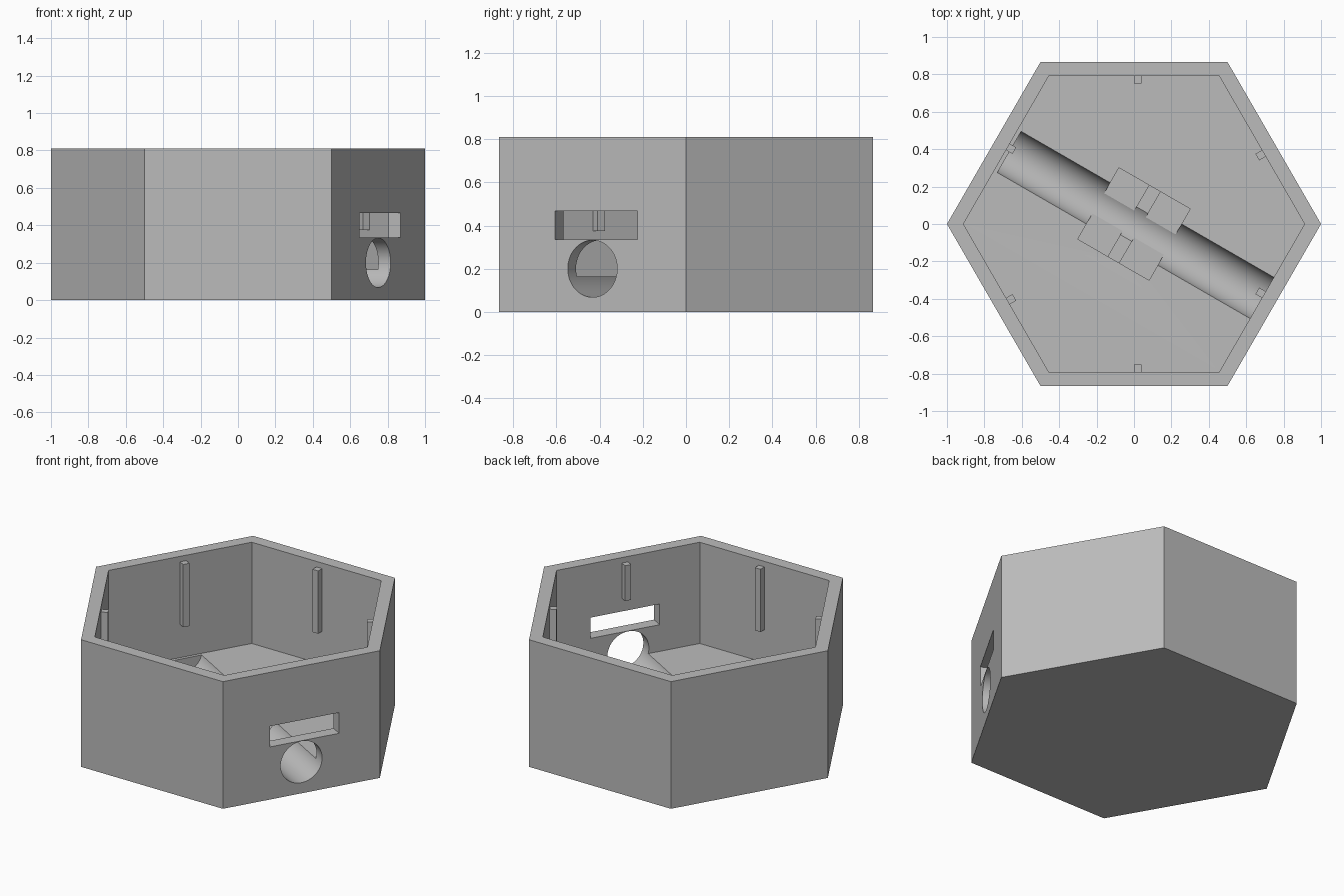
import bpy, math
from mathutils import Matrix, Vector

if "Cube" in bpy.data.objects:
    bpy.data.objects.remove(bpy.data.objects["Cube"], do_unlink=True)

HEIGHT, FLOOR, WALL_IN = 0.81, 0.165, 0.79
AXIS = math.radians(-30)          # direction of the shaft channel

mat = bpy.data.materials.new("grey_plastic")
mat.use_nodes = True
grey = (0.5, 0.5, 0.5, 1)
mat.diffuse_color = grey
mat.node_tree.nodes["Principled BSDF"].inputs["Base Color"].default_value = grey


def named(name):
    ob = bpy.context.object
    ob.name = name
    ob.data.materials.append(mat)
    return ob


def hexagon(name, apothem, z0, z1):
    bpy.ops.mesh.primitive_cylinder_add(vertices=6, radius=apothem / math.cos(math.pi / 6),
                                        depth=z1 - z0, location=(0, 0, (z0 + z1) / 2))
    ob = named(name)
    ob.data.transform(Matrix.Rotation(math.pi / 2, 4, 'Z'))   # corners on the x axis
    return ob


def box(name, angle, u, v, z):
    """Box given by ranges along a direction, across it and upward."""
    bpy.ops.mesh.primitive_cube_add(size=1)
    ob = named(name)
    lo, hi = Vector((u[0], v[0], z[0])), Vector((u[1], v[1], z[1]))
    size = Matrix.Diagonal((hi - lo).to_4d())
    size[3][3] = 1
    ob.data.transform(Matrix.Rotation(angle, 4, 'Z') @ Matrix.Translation((lo + hi) / 2) @ size)
    return ob


def cut(target, cutter):
    cutter.hide_render = True
    mod = target.modifiers.new("cut", 'BOOLEAN')
    mod.operation, mod.solver, mod.object = 'DIFFERENCE', 'EXACT', cutter
    bpy.context.view_layer.objects.active = target
    bpy.ops.object.modifier_apply(modifier=mod.name)
    bpy.data.objects.remove(cutter, do_unlink=True)


# Hexagonal case with hollow interior
case = hexagon("hexagonal_case", math.cos(math.pi / 6), 0, HEIGHT)
cut(case, hexagon("interior_cutter", WALL_IN, FLOOR, HEIGHT + 0.2))

# Recessed seats on both sides of a slightly higher rib
for u in ((-0.22, -0.035), (0.037, 0.22)):
    cut(case, box("seat_cutter", AXIS, u, (-0.22, 0.22), (0.084, 0.3)))
cut(case, box("rib_cutter", AXIS, (-0.1, 0.1), (-0.22, 0.22), (0.1, 0.3)))

# Round channel along the floor, leaving through one wall
start, end = -0.77, 1.1
bpy.ops.mesh.primitive_cylinder_add(vertices=96, radius=0.132, depth=end - start)
channel = named("channel_cutter")
channel.data.transform(Matrix.Rotation(AXIS, 4, 'Z') @ Matrix.Translation(((start + end) / 2, 0, 0.2))
                       @ Matrix.Rotation(math.pi / 2, 4, 'Y'))
cut(case, channel)

# Wide slot above the round opening
cut(case, box("slot_cutter", AXIS, (0.7, 1.1), (-0.2, 0.24), (0.335, 0.467)))

# Lid supports, a pair on each of three axes; the one over the slot is shorter
for name, deg in (("diagonal", 30), ("middle", 90), ("cross", 150)):
    for side, sign in (("far", 1), ("near", -1)):
        u = sorted((sign * 0.75, sign * 0.795))
        bottom = 0.55 if (deg, sign) == (150, -1) else 0.375
        box(f"{name}_{side}_lid_support", math.radians(deg), u, (-0.04, 0), (bottom, 0.775))

# Smooth round channel, crisp edges elsewhere
bpy.ops.object.select_all(action='DESELECT')
case.select_set(True)
bpy.context.view_layer.objects.active = case
bpy.ops.object.shade_smooth_by_angle(angle=math.radians(25))
